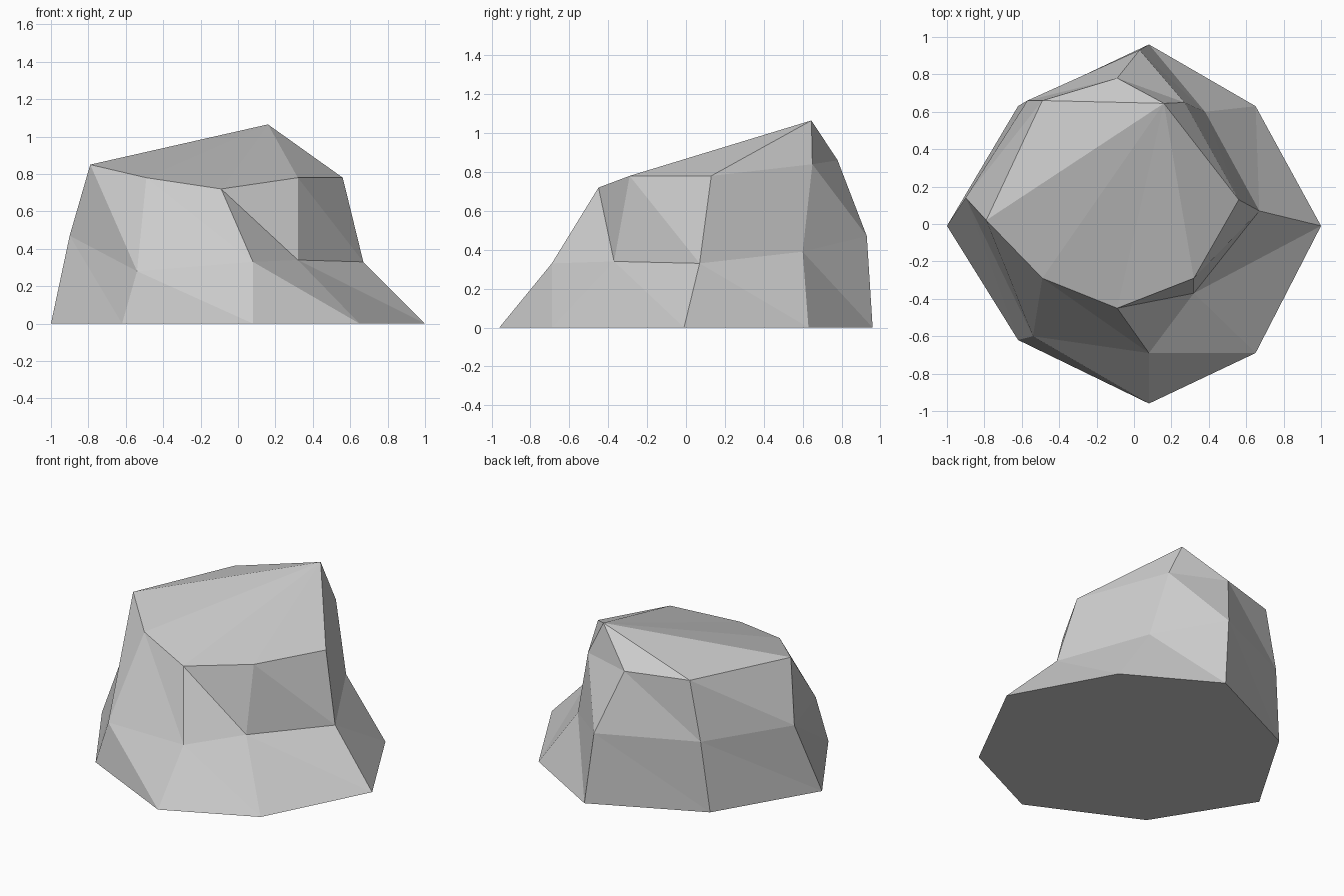
import bpy
import bmesh

default_cube = bpy.data.objects.get("Cube")
if default_cube:
    bpy.data.objects.remove(default_cube, do_unlink=True)


def flat_material(name, colour):
    material = bpy.data.materials.new(name)
    material.use_nodes = True
    material.diffuse_color = colour
    shader = next(n for n in material.node_tree.nodes if n.type == "BSDF_PRINCIPLED")
    shader.inputs["Base Color"].default_value = colour
    shader.inputs["Roughness"].default_value = 0.9
    return material


# Eight-sided cross-sections of the boulder, counter-clockwise from +x
ground_ring = [(1, -.01, 0), (.65, .63, 0), (.08, .96, 0), (-.62, .63, 0),
               (-1, -.01, 0), (-.62, -.62, 0), (.08, -.96, 0), (.65, -.69, 0)]
waist_ring = [(.67, .07, .33), (.38, .6, .39), (.03, .93, .47), (-.57, .66, .47),
              (-.9, .14, .47), (-.54, -.6, .28), (.08, -.69, .33), (.32, -.37, .34)]
shoulder_ring = [(.56, .13, .78), (.27, .65, .84), (-.09, .78, .86), (-.49, .66, .86),
                 (-.79, .02, .85), (-.49, -.29, .78), (-.09, -.45, .72), (.32, -.29, .78)]
peak_point = (.16, .645, 1.065)


def bridge(bm, lower, upper):
    """Join two rings with a band of triangles, all split the same way."""
    count = len(lower)
    for i in range(count):
        j = (i + 1) % count
        bm.faces.new((lower[i], lower[j], upper[i]))
        bm.faces.new((lower[j], upper[j], upper[i]))


bm = bmesh.new()
rings = [[bm.verts.new(point) for point in ring]
         for ring in (ground_ring, waist_ring, shoulder_ring)]

# Flat underside
bm.faces.new(reversed(rings[0]))

# Faceted sides
for lower, upper in zip(rings, rings[1:]):
    bridge(bm, lower, upper)

# Sloping top, fanned around the off-centre peak
peak = bm.verts.new(peak_point)
top = rings[-1]
for i, vert in enumerate(top):
    bm.faces.new((vert, top[(i + 1) % len(top)], peak))

bmesh.ops.recalc_face_normals(bm, faces=bm.faces)
mesh = bpy.data.meshes.new("boulder")
bm.to_mesh(mesh)
bm.free()

mesh.materials.append(flat_material("light grey stone", (.6, .6, .6, 1)))
boulder = bpy.data.objects.new("boulder", mesh)
bpy.context.collection.objects.link(boulder)
